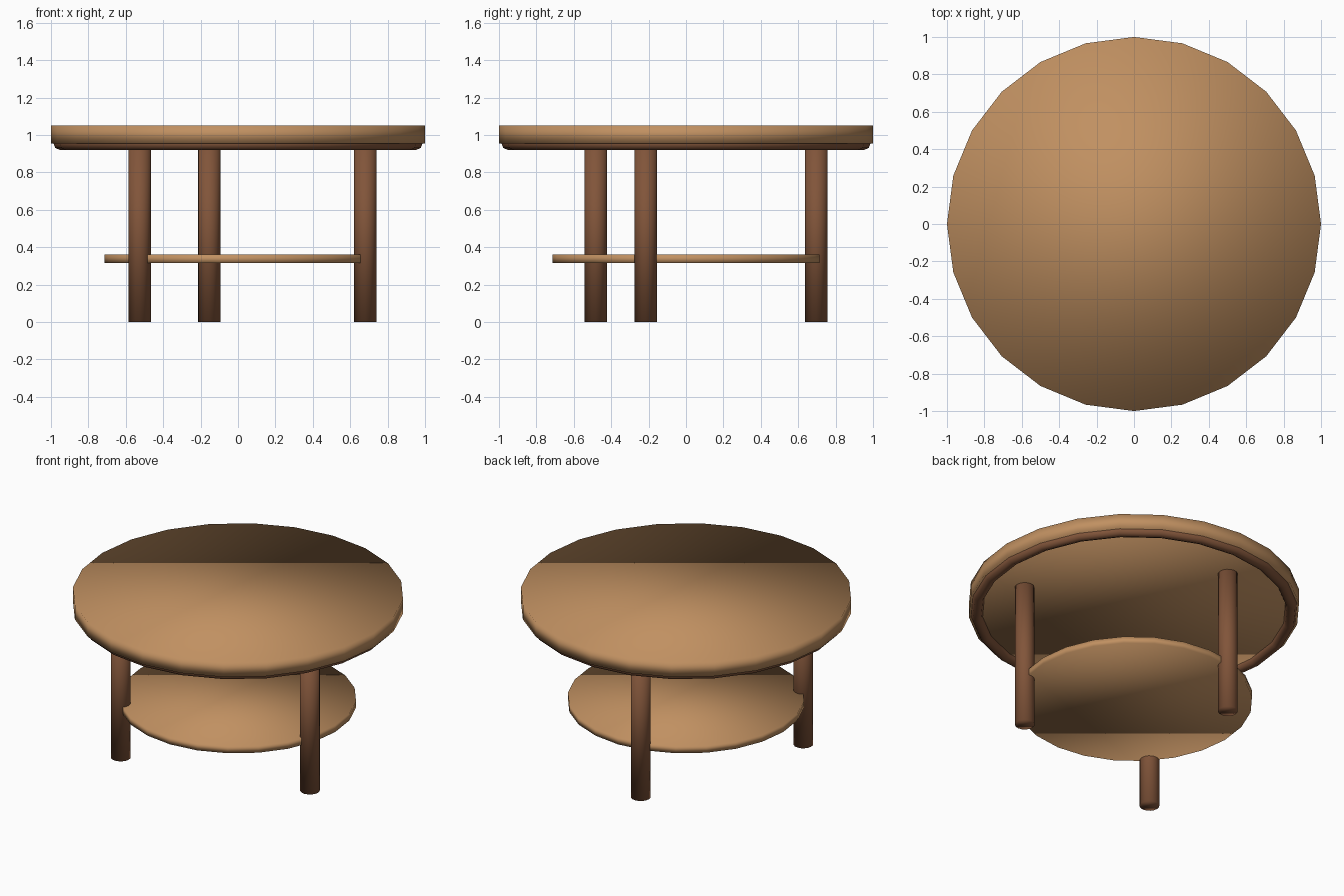
import bpy
from math import cos, sin, radians

if "Cube" in bpy.data.objects:
    bpy.data.objects.remove(bpy.data.objects["Cube"], do_unlink=True)


def material(name, rgb):
    mat = bpy.data.materials.new(name)
    mat.use_nodes = True
    mat.diffuse_color = (*rgb, 1)
    mat.node_tree.nodes["Principled BSDF"].inputs["Base Color"].default_value = (*rgb, 1)
    return mat


light_wood = material("light_wood", (0.53, 0.28, 0.12))
dark_wood = material("dark_wood", (0.22, 0.09, 0.042))


def finish(name, mat):
    obj = bpy.context.object
    obj.name = obj.data.name = name
    obj.data.materials.append(mat)
    bpy.ops.object.shade_smooth()
    return obj


def disc(name, mat, radius, bottom, top, sides, x=0, y=0):
    bpy.ops.mesh.primitive_cylinder_add(
        vertices=sides, radius=radius, depth=top - bottom,
        location=(x, y, (bottom + top) / 2))
    return finish(name, mat)


# Round top and lower shelf
TOP_BOTTOM = 0.955
disc("table_top", light_wood, 1.0, TOP_BOTTOM, 1.05, 24)
disc("lower_shelf", light_wood, 0.715, 0.315, 0.36, 24)

# Rounded rim under the top
bpy.ops.mesh.primitive_torus_add(
    major_radius=0.952, minor_radius=0.035, major_segments=24, minor_segments=8,
    location=(0, 0, TOP_BOTTOM))
finish("under_rim", dark_wood)

# Three evenly spaced legs
for name, angle in (("left_leg", -17.5), ("back_leg", 102.5), ("right_leg", 222.5)):
    a = radians(angle)
    disc(name, dark_wood, 0.06, 0, TOP_BOTTOM, 16, 0.714 * cos(a), 0.714 * sin(a))
